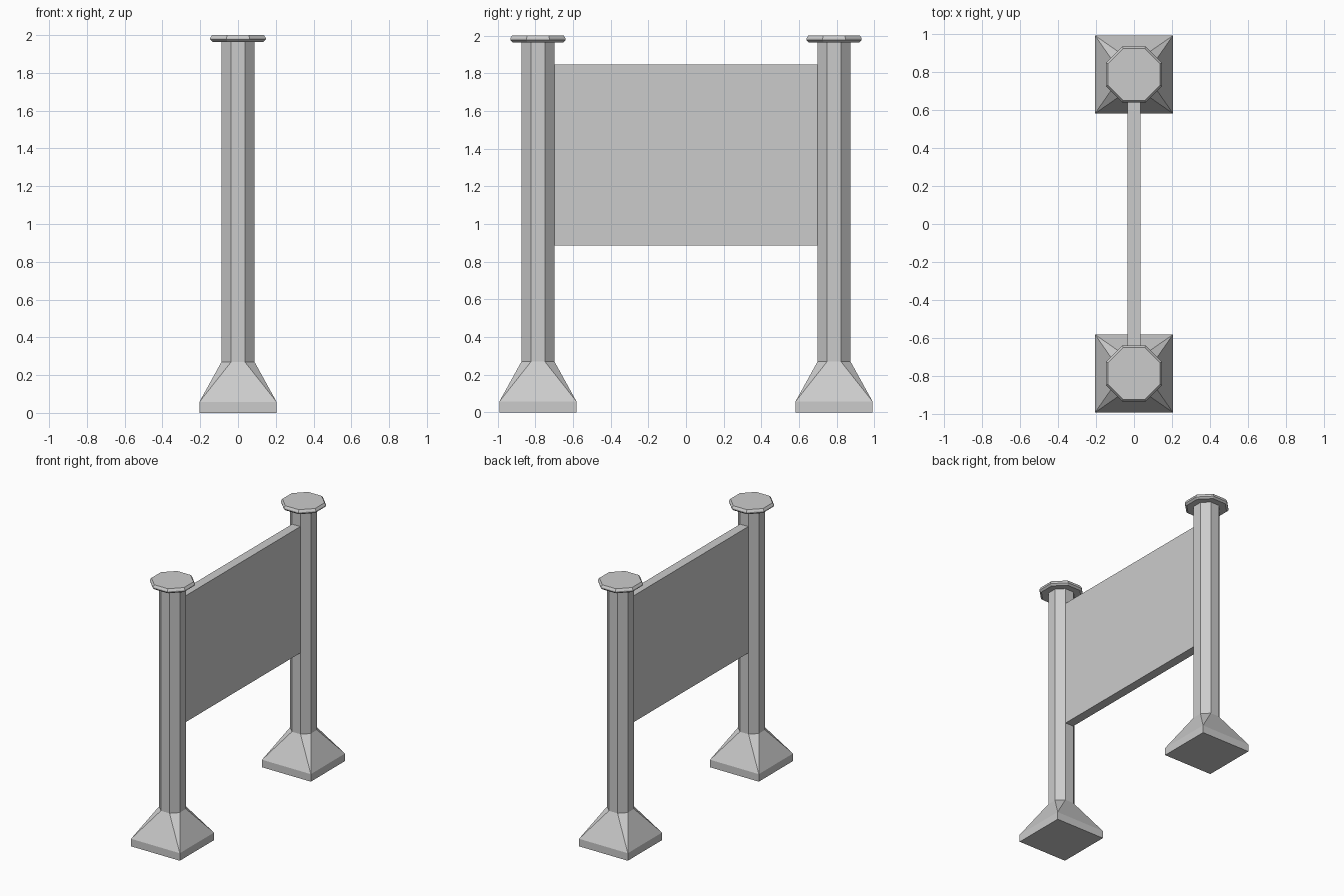
import bpy, bmesh
from math import pi, cos, sin, radians

if "Cube" in bpy.data.objects:
    bpy.data.objects.remove(bpy.data.objects["Cube"])

POST_Y = 0.786


def finish(bm, name, y=0.0):
    bmesh.ops.recalc_face_normals(bm, faces=bm.faces[:])
    mesh = bpy.data.meshes.new(name)
    bm.to_mesh(mesh)
    bm.free()
    obj = bpy.data.objects.new(name, mesh)
    obj.location.y = y
    bpy.context.collection.objects.link(obj)
    return obj


def ring(bm, sides, apothem, z):
    """Regular polygon with flat sides facing the axes."""
    r = apothem / cos(pi / sides)
    return [bm.verts.new((r * cos((2 * i + 1) * pi / sides),
                          r * sin((2 * i + 1) * pi / sides), z))
            for i in range(sides)]


def octagon_stack(name, profile, y):
    """Loft octagons along z; profile is (apothem, z) pairs."""
    bm = bmesh.new()
    rings = [ring(bm, 8, a, z) for a, z in profile]
    for lo, hi in zip(rings, rings[1:]):
        for i in range(8):
            j = (i + 1) % 8
            bm.faces.new((lo[i], lo[j], hi[j], hi[i]))
    bm.faces.new(rings[0][::-1])
    bm.faces.new(rings[-1])
    return finish(bm, name, y)


def foot(name, y):
    """Square plinth tapering into the octagonal post."""
    bm = bmesh.new()
    ring(bm, 4, 0.205, 0.0)
    ring(bm, 4, 0.205, 0.057)
    ring(bm, 8, 0.0875, 0.27)
    bmesh.ops.convex_hull(bm, input=bm.verts[:])
    bmesh.ops.dissolve_limit(bm, angle_limit=radians(1),
                             verts=bm.verts[:], edges=bm.edges[:])
    return finish(bm, name, y)


# Two posts, each with a foot and a bevelled cap
for side, y in (("front", -POST_Y), ("back", POST_Y)):
    foot(side + "_foot", y)
    octagon_stack(side + "_post", [(0.0875, 0.27), (0.0875, 1.97)], y)
    octagon_stack(side + "_cap", [(0.134, 1.964), (0.147, 1.976),
                                  (0.147, 1.985), (0.137, 2.0)], y)

# Panel between the posts
bm = bmesh.new()
bmesh.ops.create_cube(bm, size=1.0)
bmesh.ops.scale(bm, vec=(0.069, 1.40, 0.96), verts=bm.verts)
bmesh.ops.translate(bm, vec=(0, 0, 1.367), verts=bm.verts)
finish(bm, "panel")
